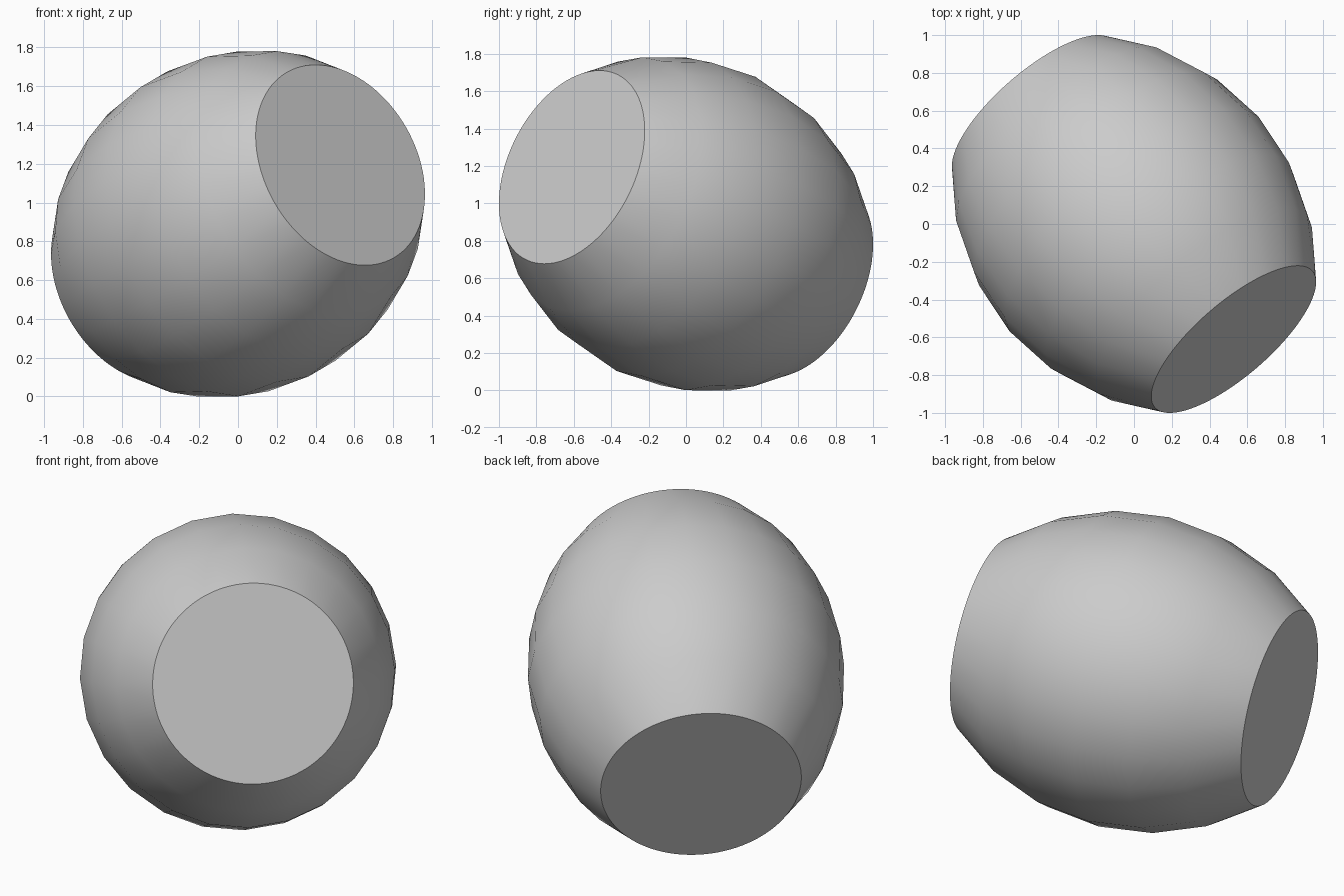
import bpy
import bmesh
import math
from mathutils import Vector

cube = bpy.data.objects.get("Cube")
if cube:
    bpy.data.objects.remove(cube, do_unlink=True)

HALF_LENGTH = 0.862   # from the middle to each flat end
END_RADIUS = 0.552
MID_RADIUS = 0.87
SIDES = 24            # sides of the bulging body
BANDS = 6             # bands along the body
FINE = 4              # rim edges per body side

# Bulge is a circular arc swept about the long axis
bulge = MID_RADIUS - END_RADIUS
arc_radius = (HALF_LENGTH ** 2 + bulge ** 2) / (2 * bulge)
arc_angle = math.asin(HALF_LENGTH / arc_radius)

bm = bmesh.new()


def ring(radius, height, count):
    return [bm.verts.new((radius * math.cos(math.tau * i / count),
                          radius * math.sin(math.tau * i / count), height))
            for i in range(count)]


# Rings along the arc, with finely divided rims at both ends
rings = []
for k in range(BANDS + 1):
    angle = arc_angle * (2 * k / BANDS - 1)
    radius = MID_RADIUS - arc_radius * (1 - math.cos(angle))
    count = SIDES * FINE if k in (0, BANDS) else SIDES
    rings.append(ring(radius, arc_radius * math.sin(angle), count))


def end_band(coarse, fine):
    half = FINE // 2
    for i in range(SIDES):
        a, b = coarse[i], coarse[(i + 1) % SIDES]
        edge = [fine[(i * FINE + j) % len(fine)] for j in range(FINE + 1)]
        for j in range(FINE):
            bm.faces.new((a if j < half else b, edge[j], edge[j + 1]))
        bm.faces.new((a, edge[half], b))


# Body bands
for low, high in zip(rings[1:-2], rings[2:-1]):
    for i in range(SIDES):
        j = (i + 1) % SIDES
        bm.faces.new((low[i], low[j], high[j], high[i]))
end_band(rings[1], rings[0])
end_band(rings[-2], rings[-1])

# Flat round ends
bm.faces.new(rings[0])
bm.faces.new(rings[-1])
bmesh.ops.recalc_face_normals(bm, faces=bm.faces)

mesh = bpy.data.meshes.new("barrel_bead")
bm.to_mesh(mesh)
bm.free()
bead = bpy.data.objects.new("barrel_bead", mesh)
bpy.context.collection.objects.link(bead)

# Tilt the long axis forward, to the left and up
bead.rotation_euler = Vector((0.612, -0.708, 0.352)).to_track_quat("Z", "Y").to_euler()
bead.location.z = 0.89

# Plain grey
grey = bpy.data.materials.new("plain_grey")
grey.use_nodes = True
colour = (0.6, 0.6, 0.6, 1)
grey.diffuse_color = colour
grey.node_tree.nodes["Principled BSDF"].inputs["Base Color"].default_value = colour
mesh.materials.append(grey)

# Smooth body with crisp rims
bpy.ops.object.select_all(action="DESELECT")
bead.select_set(True)
bpy.context.view_layer.objects.active = bead
bpy.ops.object.shade_smooth_by_angle(angle=math.radians(30))
